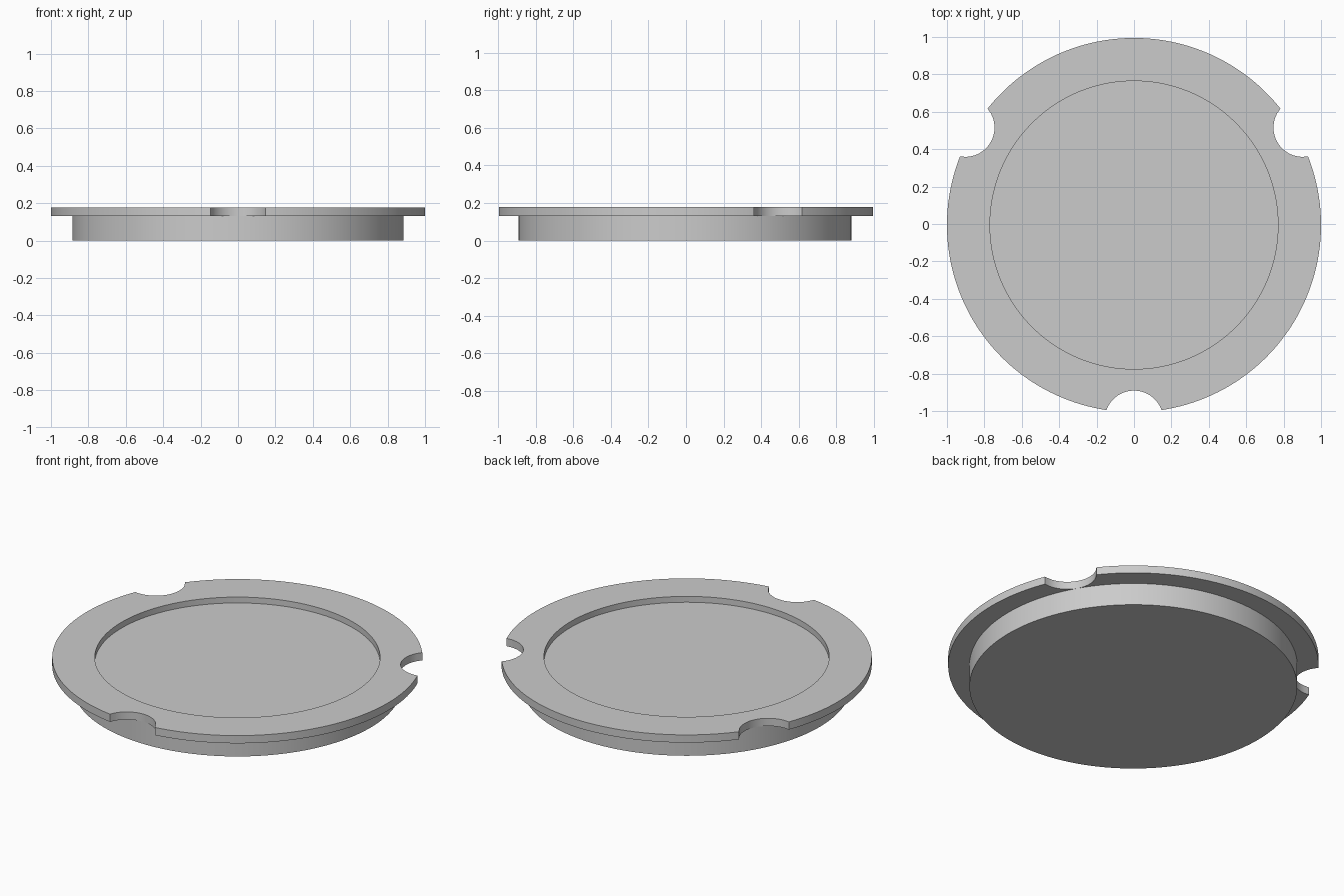
import bpy
import bmesh
import math

if "Cube" in bpy.data.objects:
    bpy.data.objects.remove(bpy.data.objects["Cube"])

FLANGE_R, BODY_R, RECESS_R = 1.0, 0.885, 0.77
TOP_Z, FLANGE_Z, FLOOR_Z = 0.178, 0.132, 0.143
NOTCH_R, NOTCH_C = 0.157, 1.0425      # notch radius and distance from the axis
SHIFT_Y = -0.0055                     # centres the notched outline in y

# Half angle of a notch where it meets the flange edge
half = math.acos((FLANGE_R**2 + NOTCH_C**2 - NOTCH_R**2) / (2 * FLANGE_R * NOTCH_C))

# Polar outline of the flange: three notches joined by plain arcs
outline = []
for k in range(3):
    mid = math.radians(-90 + 120 * k)
    for i in range(32):
        d = -half + 2 * half * i / 32
        r = NOTCH_C * math.cos(d) - math.sqrt(NOTCH_R**2 - (NOTCH_C * math.sin(d))**2)
        outline.append((mid + d, r))
    span = math.radians(120) - 2 * half
    for i in range(72):
        outline.append((mid + half + span * i / 72, FLANGE_R))

bm = bmesh.new()


def ring(z, radius=None):
    """Ring of vertices at height z; follows the notched outline if no radius."""
    return [bm.verts.new(((radius or r) * math.cos(a),
                          (radius or r) * math.sin(a) + SHIFT_Y, z))
            for a, r in outline]


# Rings from the recess floor, over the flange, down to the base
rings = [ring(FLOOR_Z, RECESS_R), ring(TOP_Z, RECESS_R), ring(TOP_Z),
         ring(FLANGE_Z), ring(FLANGE_Z, BODY_R), ring(0, BODY_R)]
n = len(outline)
for a, b in zip(rings, rings[1:]):
    for i in range(n):
        j = (i + 1) % n
        bm.faces.new((a[i], b[i], b[j], a[j]))
bm.faces.new(rings[0])
bm.faces.new(rings[-1][::-1])
bmesh.ops.recalc_face_normals(bm, faces=bm.faces)

mesh = bpy.data.meshes.new("notched_cap")
bm.to_mesh(mesh)
bm.free()
cap = bpy.data.objects.new("notched_cap", mesh)
bpy.context.collection.objects.link(cap)

grey = bpy.data.materials.new("light_grey")
grey.diffuse_color = (0.6, 0.6, 0.6, 1)
grey.use_nodes = True
grey.node_tree.nodes["Principled BSDF"].inputs["Base Color"].default_value = grey.diffuse_color
mesh.materials.append(grey)

bpy.context.view_layer.objects.active = cap
cap.select_set(True)
bpy.ops.object.shade_smooth_by_angle(angle=math.radians(30))
